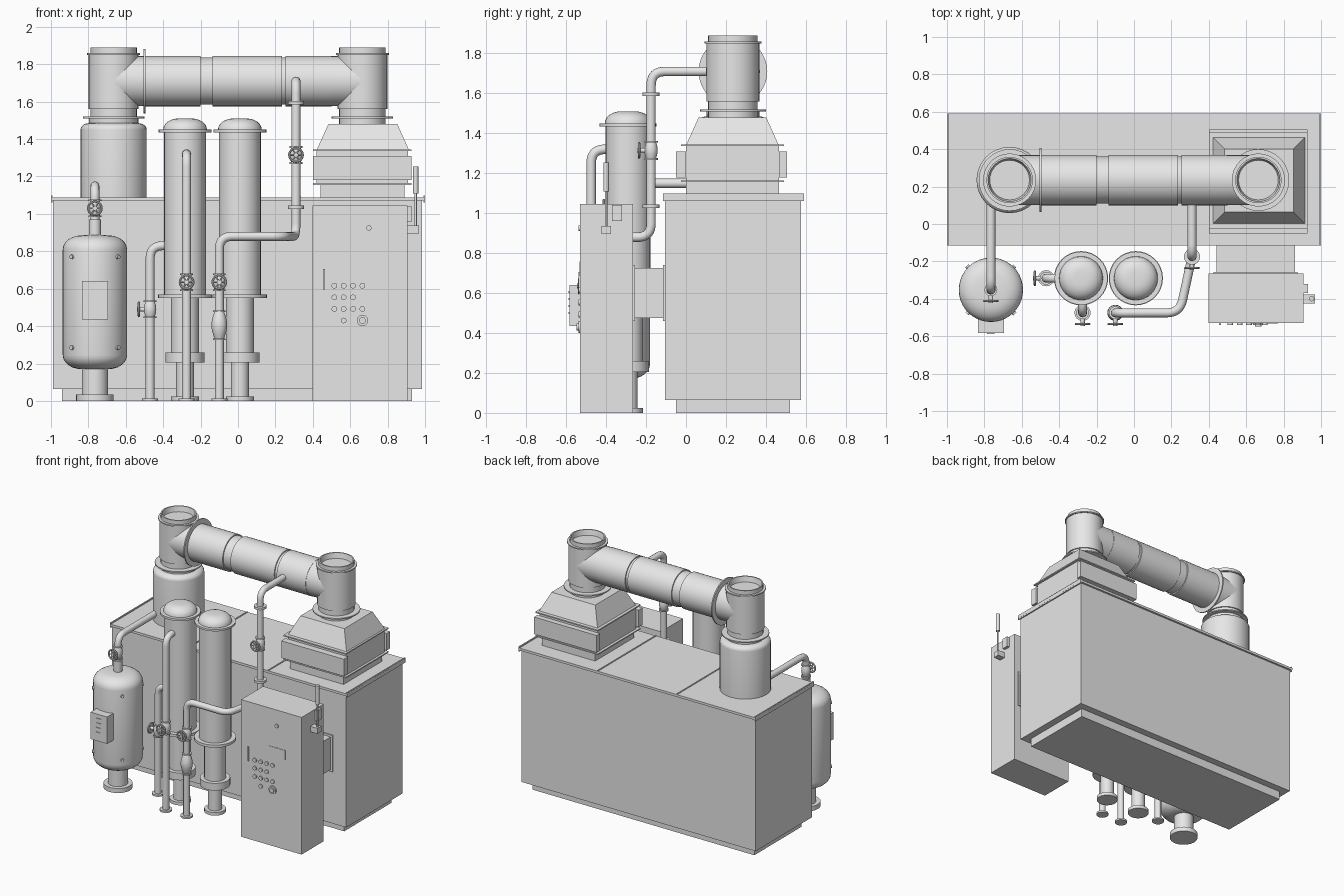
import bpy, bmesh, math
from mathutils import Vector

cube = bpy.data.objects.get("Cube")
if cube:
    bpy.data.objects.remove(cube)

grey = bpy.data.materials.new("plain_grey")
grey.use_nodes = True
grey.diffuse_color = (0.8, 0.8, 0.8, 1)
grey.node_tree.nodes["Principled BSDF"].inputs["Base Color"].default_value = grey.diffuse_color

# Shared dimensions
UP, FRONT, LEFT = Vector((0, 0, 1)), Vector((0, -1, 0)), Vector((1, 0, 0))
ROOF, STACK_X, STACK_TOP = 1.08, 0.665, 1.89
DUCT_Y, DUCT_Z, DUCT_R = 0.235, 1.71, 0.135
COLUMN_Y, PIPE_Y, RISER_Y, DOOR_Y = -0.29, -0.475, -0.175, -0.53
PIPE, COLLAR, PLATE = 0.024, 0.043, 0.009


def finish(name, mesh, smooth=True):
    mesh.materials.clear()
    mesh.materials.append(grey)
    part = bpy.data.objects.new(name, mesh)
    bpy.context.scene.collection.objects.link(part)
    if smooth:
        bpy.ops.object.select_all(action="DESELECT")
        part.select_set(True)
        bpy.context.view_layer.objects.active = part
        bpy.ops.object.shade_smooth_by_angle(angle=math.radians(35))


def from_bmesh(name, bm, smooth=True):
    bmesh.ops.recalc_face_normals(bm, faces=bm.faces)
    mesh = bpy.data.meshes.new(name)
    bm.to_mesh(mesh)
    bm.free()
    finish(name, mesh, smooth)


def box(name, xs, ys, zs, taper=0):
    """Box from ranges; taper draws in the top on all sides."""
    bm = bmesh.new()
    bmesh.ops.create_cube(bm, size=1)
    for vert in bm.verts:
        right, back, top = (value > 0 for value in vert.co)
        inset = taper if top else 0
        vert.co = (xs[right] + (-inset if right else inset),
                   ys[back] + (-inset if back else inset), zs[top])
    from_bmesh(name, bm, False)


def around(centre, half):
    return centre - half, centre + half


def lathe(name, profile, origin, axis=UP, sides=32, loop=False):
    """Revolve (radius, height) points around an axis through the origin point."""
    bm = bmesh.new()
    turn = axis.to_track_quat("Z", "Y")
    angles = [math.tau * i / sides for i in range(sides)]
    rings = [[bm.verts.new(Vector(origin) + turn @ Vector((r * math.cos(a), r * math.sin(a), h)))
              for a in angles] for r, h in profile]
    for low, high in zip(rings, rings[1:] + (rings[:1] if loop else [])):
        for i in range(sides):
            bm.faces.new((low[i - 1], low[i], high[i], high[i - 1]))
    bmesh.ops.remove_doubles(bm, verts=bm.verts[:], dist=PLATE / 1000)
    from_bmesh(name, bm)


def steps(start, *levels):
    """Profile of stacked cylinders, each given as radius and end height."""
    profile, height = [(0, start)], start
    for radius, end in levels:
        profile += [(radius, height), (radius, end)]
        height = end
    return profile + [(0, height)]


def shoulder(radius, edge, base, height):
    """Quarter ellipse that turns a wall of this radius into a flat end."""
    turns = [math.pi * k / 12 for k in range(7)]
    return [(radius - edge + edge * math.cos(a), base + height * math.sin(a)) for a in turns]


def disc(name, radius, start, end, origin, axis=UP, sides=24):
    lathe(name, steps(start, (radius, end)), origin, axis, sides)


def pipe(name, *points, bend=0.07):
    """Round pipe along a path with filleted corners."""
    points = [Vector(p) for p in points]
    path = [points[0]]
    for before, corner, after in zip(points, points[1:], points[2:]):
        start = corner + (before - corner).normalized() * bend
        end = corner + (after - corner).normalized() * bend
        path += [start.lerp(corner, k / 8).lerp(corner.lerp(end, k / 8), k / 8) for k in range(9)]
    path.append(points[-1])
    curve = bpy.data.curves.new(name, "CURVE")
    curve.dimensions = "3D"
    curve.bevel_depth, curve.bevel_resolution, curve.use_fill_caps = PIPE, 4, True
    line = curve.splines.new("POLY")
    line.points.add(len(path) - 1)
    for point, place in zip(line.points, path):
        point.co = (*place, 1)
    guide = bpy.data.objects.new(name, curve)
    mesh = bpy.data.meshes.new_from_object(guide)
    bpy.data.objects.remove(guide)
    finish(name, mesh)


def bulb(name, centre, half, swell):
    """Swollen pipe fitting with a collar at each end."""
    profile = [(PIPE + swell * math.sin(math.pi * k / 8), half * (k / 4 - 1)) for k in range(9)]
    lathe(name, profile, centre, sides=20)
    for end in (-half, half):
        disc(name + "_collar", COLLAR - PLATE, *around(end, PLATE / 2), centre)


def valve(name, centre, facing):
    """Valve body, stem and spoked handwheel."""
    rim, wire = 0.036, 0.006
    bulb(name + "_body", centre, COLLAR, PLATE)
    disc(name + "_stem", PIPE / 2, 0, 0.07, centre, facing)
    hub = Vector(centre) + facing * 0.06
    turns = [math.tau * k / 8 for k in range(8)]
    section = [(rim + wire * math.cos(a), wire * math.sin(a)) for a in turns]
    lathe(name + "_wheel", section, hub, facing, loop=True)
    for k in range(3):
        spoke = facing.cross(UP) * math.cos(k * math.pi / 3) + UP * math.sin(k * math.pi / 3)
        disc(name + "_spoke", wire * 0.7, -rim, rim, hub, spoke, 8)


# Main housing, plinth and roof
roof_y = (-0.115, 0.59)
box("plinth", (-0.94, 0.93), (-0.05, 0.52), (0, 0.07))
box("main_housing", (-0.99, 0.985), (-0.105, 0.575), (0.065, ROOF))
box("roof_plate", (-1, 1), roof_y, around(ROOF, PLATE))
for side in (-1, 1):
    box("roof_end_lip", around(side * 0.995, PLATE / 2), roof_y, around(ROOF, PLATE * 2))
    box("roof_seam", around(side / 3, PLATE / 2), roof_y, (ROOF, ROOF + PLATE * 1.5))

# Vertical stacks with hollow tops
tee_r = DUCT_R - 0.002
rim_r = tee_r - PLATE
floor = STACK_TOP - 0.04
for name, x in (("right", -STACK_X), ("left", STACK_X)):
    outside = steps(1.47, (rim_r, 1.56), (tee_r, floor), (tee_r + PLATE, floor + PLATE), (rim_r, STACK_TOP))
    hollow = [(rim_r - PLATE, STACK_TOP), (rim_r - PLATE * 2, floor), (0, floor)]
    lathe(name + "_stack", outside[:-1] + hollow, (x, DUCT_Y, 0))
    disc(name + "_stack_flange", 0.165, *around(1.515, PLATE / 2), (x, DUCT_Y, 0), sides=32)
drum = [(0.177, ROOF)] + shoulder(0.177, 0.045, 1.45, 0.035)
lathe("stack_drum", drum + [(tee_r, 1.51), (0, 1.51)], (-STACK_X, DUCT_Y, 0))

# Cross duct with sleeves and an end flange
duct_centre = (0, DUCT_Y, DUCT_Z)
disc("cross_duct", DUCT_R - PLATE, *around(0, STACK_X), duct_centre, LEFT, 40)
for start, end in ((-0.5, -0.2), (-0.135, 0.235), (0.255, 0.5)):
    disc("duct_sleeve", DUCT_R, start, end, duct_centre, LEFT, 40)
for start, end in (-STACK_X, -0.5), (0.5, STACK_X):
    disc("duct_end", tee_r, start, end, duct_centre, LEFT, 40)
disc("duct_flange", 0.172, *around(-0.5, PLATE / 2), duct_centre, LEFT, 40)

# Square hood under the left stack
hood_y, flange_x = (0, 0.465), (0.4, 0.927)
box("hood_base", (0.44, 0.89), hood_y, (ROOF, 1.16))
box("hood_box", (0.42, 0.91), hood_y, (1.16, 1.34))
box("hood_taper", (0.42, 0.915), hood_y, (1.34, 1.48), taper=0.063)
for z in (1.16, 1.34):
    box("hood_flange", flange_x, (-0.025, 0.49), around(z, PLATE / 2))
for edge, back in zip(hood_y, (False, True)):
    box("hood_panel", flange_x, (edge, edge + 0.04) if back else (edge - 0.05, edge), (1.18, 1.31))

# Pressure tank on a footed neck, with its control box
tank_x, tank_y, tank_r, tank_face = -0.765, -0.352, 0.172, -0.583
tank_end = shoulder(tank_r, 0.1, 0, 0.075)
lower = [(r, 0.245 - h) for r, h in reversed(tank_end)]
upper = [(r, 0.81 + h) for r, h in tank_end]
lathe("tank", steps(0, (0.1, 0.035), (0.07, 0.17))[:-1] + lower + upper + [(0, 0.89)], (tank_x, tank_y, 0), sides=40)
disc("tank_neck", 0.032, 0.88, 0.97, (tank_x, tank_y, 0))
box("tank_control_box", around(tank_x, 0.07), (tank_face, -0.5), (0.435, 0.64))
for row in range(4):
    z = 0.5 + row * 0.035
    box("tank_label", around(tank_x, 0.02), (tank_face - PLATE / 2, tank_face), around(z, PLATE / 2))
for angle in (45, 135, 225, 315):
    outward = Vector((math.sin(math.radians(angle)), math.cos(math.radians(angle)), 0))
    for z in (0.285, 0.77):
        disc("tank_bolt", 0.012, tank_r - PLATE, tank_r + PLATE, (tank_x, tank_y, z), outward, 12)
pipe("tank_pipe", (tank_x, tank_y, 0.95), (tank_x, tank_y, 1.15), (tank_x, 0.15, 1.15))
valve("tank_valve", (tank_x, tank_y, 1.03), FRONT)

# Two filter columns
for name, x in (("right", -0.283), ("left", 0.01)):
    body = steps(0, (0.075, PIPE), (0.048, 0.205), (0.105, 0.26), (0.075, 0.55),
                 (0.145, 0.57), (0.112, 1.435), (0.142, 1.45))
    cap = shoulder(0.117, 0.08, 1.45, 0.06)
    lathe(name + "_column", body[:-1] + cap + [(0, 1.51)], (x, COLUMN_Y, 0))

# Pipe runs, each with a foot and a valve
front_x, side_x, long_x, riser_x = -0.275, -0.47, -0.1, 0.31
run_z, valve_z = 0.88, 0.635
pipe("front_pipe", (front_x, PIPE_Y, 0), (front_x, PIPE_Y, 1.32), (front_x, COLUMN_Y, 1.32))
pipe("side_pipe", (side_x, COLUMN_Y, 0), (side_x, COLUMN_Y, 0.83), (front_x, COLUMN_Y, 0.83))
pipe("long_pipe", (long_x, PIPE_Y, 0), (long_x, PIPE_Y, run_z), (0.245, PIPE_Y, run_z),
     (riser_x, RISER_Y, run_z), (riser_x, RISER_Y, DUCT_Z), (riser_x, DUCT_Y, DUCT_Z))
for x, y in ((front_x, PIPE_Y), (side_x, COLUMN_Y), (long_x, PIPE_Y)):
    disc("pipe_foot", COLLAR, 0, PLATE * 1.5, (x, y, 0))
for z in (1.035, 1.595):
    disc("riser_collar", COLLAR, *around(z, PLATE), (riser_x, RISER_Y, 0))
bulb("sight_bulb", (long_x, PIPE_Y, 0.405), 0.075, PLATE * 2)
valve("front_valve", (front_x, PIPE_Y, valve_z), FRONT)
valve("long_valve", (long_x, PIPE_Y, valve_z), FRONT)
valve("riser_valve", (riser_x, RISER_Y, 1.315), FRONT)
valve("side_valve", (side_x, COLUMN_Y, 0.49), -LEFT)

# Control cabinet and its link to the housing
cabinet_back = -0.265
box("cabinet", (0.397, 0.907), (DOOR_Y, cabinet_back), (0, 1.045))
box("cabinet_link", around(0.65, 0.21), (cabinet_back, -0.1), around(0.6, 0.125))
for y in (cabinet_back, -0.115):
    box("link_flange", around(0.65, 0.225), (y, y + PLATE), around(0.6, 0.14))

# Door buttons, lamp, display and handle
for row, columns in enumerate(("1", "0123", "012", "0123")):
    for column in columns:
        place = (0.515 + 0.05 * int(column), DOOR_Y, 0.43 + 0.062 * row)
        disc("button", 0.015, 0, PLATE, place, FRONT)
switch = (STACK_X, DOOR_Y, 0.43)
disc("main_switch", 0.03, 0, PLATE, switch, FRONT)
disc("switch_knob", 0.018, 0, PLATE * 2, switch, FRONT)
disc("status_lamp", 0.014, 0, PLATE, (0.7, DOOR_Y, 0.925), FRONT)
box("display_plate", (0.625, 0.77), (DOOR_Y - PLATE / 3, DOOR_Y), (0.685, 0.757))
box("door_handle", around(0.46, PLATE / 2), (DOOR_Y - PLATE, DOOR_Y), (0.595, 0.705))

# Signal mast on the cabinet side
mast = (0.95, -0.4, 0)
box("mast_box", (0.905, 0.93), (-0.37, -0.32), (0.96, 1.04))
box("mast_block", (0.905, 0.967), around(mast[1], PIPE), (0.895, 0.937))
disc("mast_rod", 0.006, 0.93, 1.12, mast)
disc("mast_lamp", 0.014, 1.11, 1.253, mast)
